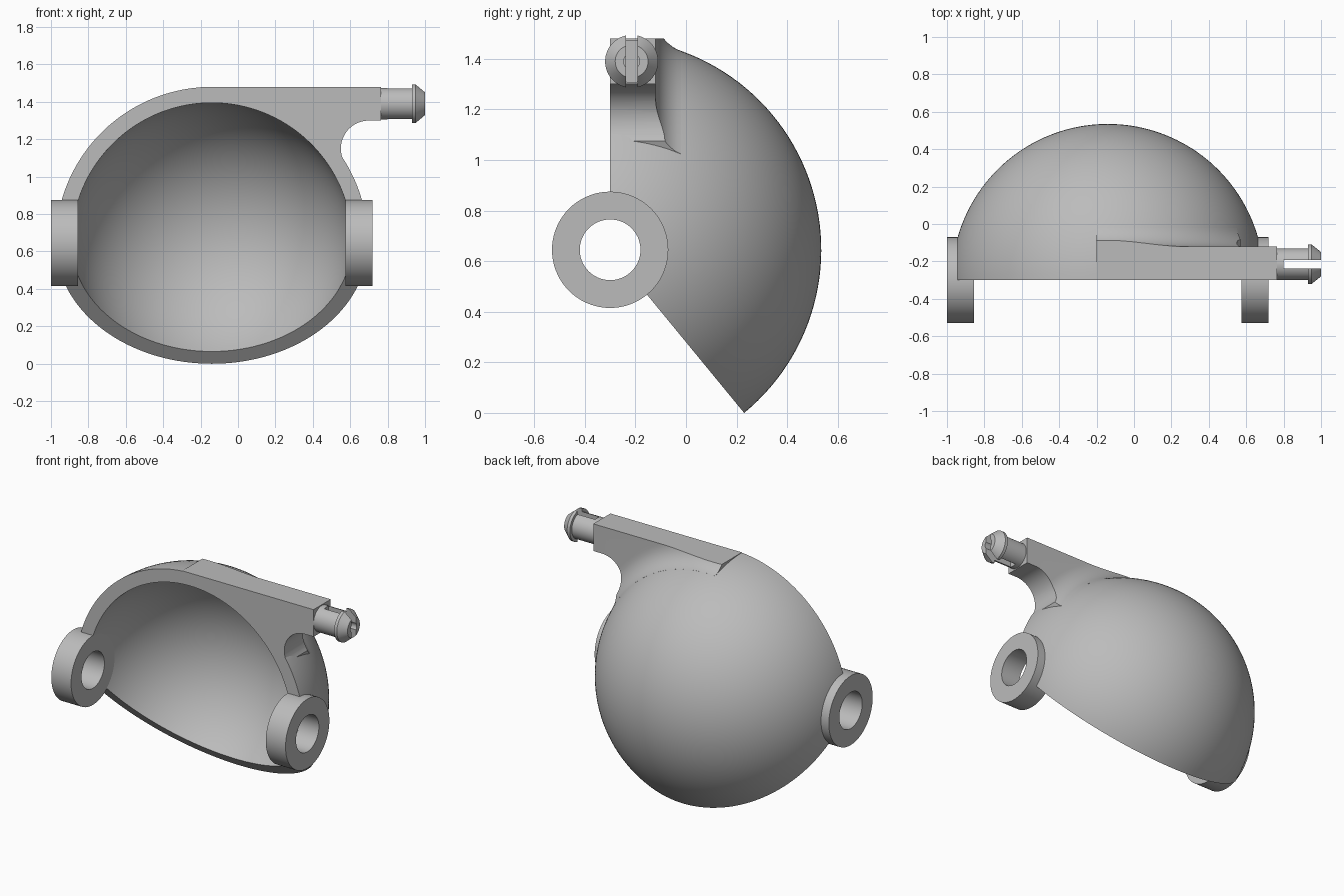
import bpy, bmesh
from math import sin, cos, asin, sqrt, radians, pi, atan2
from mathutils import Vector

if "Cube" in bpy.data.objects:
    bpy.data.objects.remove(bpy.data.objects["Cube"], do_unlink=True)

CENTRE = Vector((-0.14, -0.3, 0.645))
R_OUT, R_IN = 0.835, 0.75

grey = bpy.data.materials.new("light grey")
grey.use_nodes = True
colour = (0.5, 0.5, 0.5, 1)
grey.diffuse_color = colour
grey.node_tree.nodes["Principled BSDF"].inputs["Base Color"].default_value = colour


def finish(name, bm):
    bmesh.ops.recalc_face_normals(bm, faces=bm.faces)
    mesh = bpy.data.meshes.new(name)
    bm.to_mesh(mesh)
    bm.free()
    mesh.materials.append(grey)
    obj = bpy.data.objects.new(name, mesh)
    bpy.context.collection.objects.link(obj)
    return obj


def smooth(obj):
    bpy.ops.object.select_all(action="DESELECT")
    obj.select_set(True)
    bpy.context.view_layer.objects.active = obj
    bpy.ops.object.shade_smooth_by_angle(angle=radians(30))


def lathe(name, profile, centre, axis="X", start=0, end=360, steps=64):
    """Revolve a closed (along, radius) profile about an axis through centre."""
    bm = bmesh.new()
    full = end - start == 360
    rings = []
    for i in range(steps if full else steps + 1):
        t = radians(start + (end - start) * i / steps)
        ring = []
        for a, r in profile:
            u, v = r * cos(t), r * sin(t)
            p = Vector((a, u, v) if axis == "X" else (u, a, v))
            ring.append(bm.verts.new(centre + p))
        rings.append(ring)
    n = len(profile)
    for i in range(steps):
        a, b = rings[i], rings[(i + 1) % len(rings)]
        for j in range(n):
            k = (j + 1) % n
            bm.faces.new((a[j], a[k], b[k], b[j]))
    if not full:
        bm.faces.new(rings[0])
        bm.faces.new(rings[-1])
    return finish(name, bm)


def prism(name, outline, y0, y1):
    """Extrude an (x, z) outline along y."""
    bm = bmesh.new()
    face = bm.faces.new([bm.verts.new((x, y0, z)) for x, z in outline])
    out = bmesh.ops.extrude_face_region(bm, geom=[face])["geom"]
    verts = [g for g in out if isinstance(g, bmesh.types.BMVert)]
    bmesh.ops.translate(bm, verts=verts, vec=(0, y1 - y0, 0))
    return finish(name, bm)


def boolean(obj, cutter, operation):
    mod = obj.modifiers.new("cut", "BOOLEAN")
    mod.object, mod.operation, mod.solver = cutter, operation, "EXACT"
    bpy.context.view_layer.objects.active = obj
    bpy.ops.object.modifier_apply(modifier=mod.name)
    bpy.data.objects.remove(cutter, do_unlink=True)


def arc(radius, a0, a1, n, cx=0, cy=0):
    return [(cx + radius * cos(a0 + (a1 - a0) * i / n),
             cy + radius * sin(a0 + (a1 - a0) * i / n)) for i in range(n + 1)]


# Domed shell: a wedge of a hollow sphere whose ends stop inside the pivot rings
a_out, a_in = asin(0.17 / R_OUT), asin(0.17 / R_IN)
shell_profile = arc(R_OUT, a_out, pi - a_out, 72) + arc(R_IN, pi - a_in, a_in, 72)
smooth(lathe("shell", shell_profile, CENTRE, "X", -50.6, 90, 56))

# Pivot rings on both sides
for name, side in (("left_pivot_ring", 1), ("right_pivot_ring", -1)):
    ring = [(side * a, r) for a, r in
            ((0.715, 0.12), (0.86, 0.12), (0.86, 0.23), (0.715, 0.23))]
    smooth(lathe(name, ring, CENTRE, "X", steps=72))

# Arm: flat slab with a rolling-ball fillet onto the dome, trimmed to its outline
back, fillet = 0.18, 0.15
fr, fa = sqrt((R_OUT + fillet) ** 2 - (back + fillet) ** 2), back + fillet
meet = atan2(-fa, -fr)
blend = [(a, r) for r, a in arc(fillet, -pi / 2, meet, 12, fr, fa)]
slab = [(0, 0.83), (0, 1.4), (back, 1.4)] + blend + [(0.28, 0.75), (back, 0.80)]
arm = lathe("arm", slab, CENTRE, "Y", 0, 110, 80)
outline = [(-0.2, 1.48), (0.765, 1.48), (0.765, 1.3)]
outline += arc(0.15, pi / 2, radians(210), 24, 0.70, 1.15)
outline += [(0.5, 0.9), (-0.2, 0.9)]
boolean(arm, prism("arm_trim", outline, -0.5, 0.3), "INTERSECT")
smooth(arm)

# Snap peg with a barbed head, split by a slot and a small bore
PEG = Vector((0.765, -0.215, 1.39))
peg_profile = [(-0.02, 0), (-0.02, 0.085), (0.165, 0.085), (0.165, 0.105),
               (0.185, 0.105), (0.235, 0.065), (0.235, 0)]
bm = bmesh.new()
spun = lathe("snap_peg", peg_profile, PEG, "X", steps=48)
bm.from_mesh(spun.data)
bmesh.ops.remove_doubles(bm, verts=bm.verts, dist=0.0001)
axis_faces = [f for f in bm.faces if f.calc_area() < 1e-9]
bmesh.ops.delete(bm, geom=axis_faces, context="FACES_ONLY")
loose = [e for e in bm.edges if not e.link_faces]
bmesh.ops.delete(bm, geom=loose, context="EDGES")
bm.to_mesh(spun.data)
bm.free()
slot = [(0.80, 1.2), (1.1, 1.2), (1.1, 1.6), (0.80, 1.6)]
boolean(spun, prism("slot_cutter", slot, PEG.y - 0.023, PEG.y + 0.023), "DIFFERENCE")
bpy.ops.mesh.primitive_cylinder_add(vertices=24, radius=0.032, depth=0.3,
                                    location=(0.99, PEG.y, PEG.z),
                                    rotation=(0, pi / 2, 0))
boolean(spun, bpy.context.object, "DIFFERENCE")
smooth(spun)
